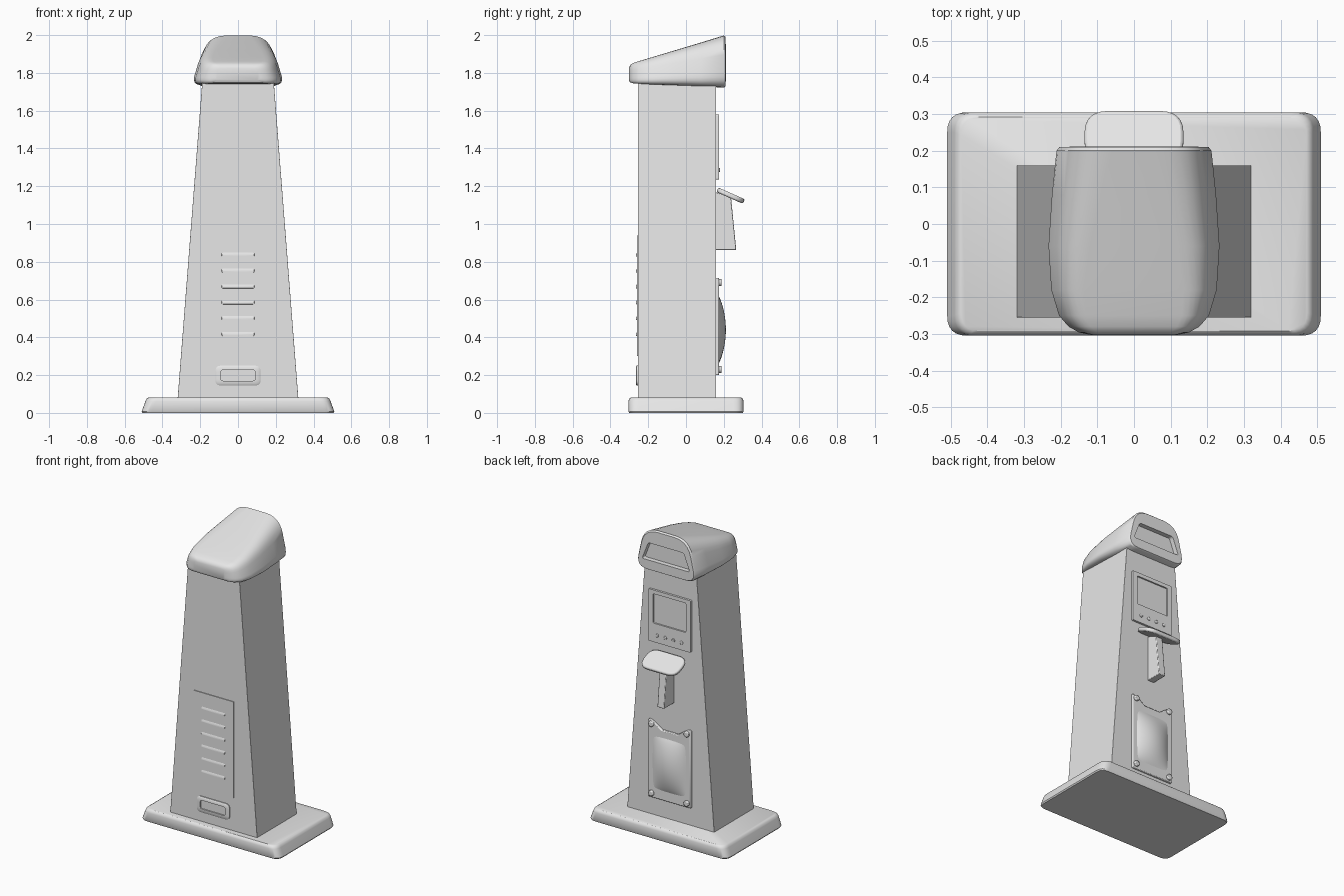
import bpy, bmesh, math
from mathutils import Vector, Matrix

cube = bpy.data.objects.get("Cube")
if cube:
    bpy.data.objects.remove(cube)

grey = bpy.data.materials.new("light_grey")
grey.use_nodes = True
grey.diffuse_color = (0.8, 0.8, 0.8, 1)
grey.node_tree.nodes["Principled BSDF"].inputs["Base Color"].default_value = (0.8, 0.8, 0.8, 1)
parts = []


def finish(name, bm, bevel=0):
    """Turn a bmesh into a named object with an optional bevel."""
    bmesh.ops.recalc_face_normals(bm, faces=bm.faces[:])
    mesh = bpy.data.meshes.new(name)
    bm.to_mesh(mesh)
    bm.free()
    ob = bpy.data.objects.new(name, mesh)
    bpy.context.collection.objects.link(ob)
    mesh.materials.append(grey)
    if bevel:
        mod = ob.modifiers.new("soft_edges", "BEVEL")
        mod.width, mod.segments, mod.limit_method = bevel, 2, "ANGLE"
        mod.angle_limit = math.radians(40)
    parts.append(ob)
    return ob


def rounded(corners, radii, n=6):
    """Round each corner of a flat outline."""
    pts = [Vector(c) for c in corners]
    out = []
    for i, p in enumerate(pts):
        r = radii[i] if isinstance(radii, (list, tuple)) else radii
        a = p + (pts[i - 1] - p).normalized() * r
        c = p + (pts[(i + 1) % len(pts)] - p).normalized() * r
        for k in range(n + 1):
            t = k / n
            out.append(a * (1 - t) ** 2 + p * 2 * t * (1 - t) + c * t * t)
    return out


def trapezoid(wb, wt, zb, zt, r, n=6):
    return rounded([(-wb, zb), (wb, zb), (wt, zt), (-wt, zt)], r, n)


def on_y(outline, y):
    return [(p.x, y, p.y) for p in outline]


def on_z(outline, z):
    return [(p.x, p.y, z) for p in outline]


def loft(name, rings, bevel=0):
    """Skin a row of matching rings and cap both ends."""
    bm = bmesh.new()
    rows = [[bm.verts.new(p) for p in ring] for ring in rings]
    n = len(rows[0])
    for a, b in zip(rows, rows[1:]):
        for i in range(n):
            j = (i + 1) % n
            bm.faces.new((a[i], a[j], b[j], b[i]))
    bm.faces.new(rows[0])
    bm.faces.new(rows[-1])
    return finish(name, bm, bevel)


# Foot plate with sloping ends
foot = [(0.505, 0.3, 0, 0.05), (0.51, 0.305, 0.008, 0.055), (0.49, 0.305, 0.062, 0.055),
        (0.484, 0.301, 0.075, 0.055), (0.472, 0.292, 0.082, 0.05)]
loft("base_plate", [on_z(trapezoid(x, x, -y, y, r), z) for x, y, z, r in foot])

# Tapered column
column = trapezoid(0.32, 0.188, 0.07, 1.77, 0.001, 1)
loft("column", [on_y(column, -0.255), on_y(column, 0.16)], 0.005)

# Sloping hood with a recessed window in the back
hood = [(-0.303, 0.12, 0.105, 1.762, 1.825), (-0.296, 0.155, 0.135, 1.75, 1.842),
        (-0.28, 0.185, 0.158, 1.745, 1.852), (-0.25, 0.213, 0.176, 1.742, 1.862),
        (-0.18, 0.236, 0.19, 1.739, 1.883), (-0.06, 0.246, 0.19, 1.735, 1.919),
        (0.08, 0.238, 0.178, 1.728, 1.961), (0.2, 0.226, 0.166, 1.722, 1.998),
        (0.21, 0.218, 0.158, 1.728, 1.99)]
rings = []
for y, wb, wt, zb, zt in hood:
    h = zt - zb
    rings.append(on_y(trapezoid(wb, wt, zb, zt, [0.3 * h, 0.3 * h, 0.38 * h, 0.38 * h]), y))
window = trapezoid(0.175, 0.13, 1.79, 1.905, 0.015)
rings += [on_y(window, 0.211), on_y(window, 0.18)]
loft("hood", rings)

# Display panel with a sunken screen and a row of buttons
panel = trapezoid(0.155, 0.155, 1.235, 1.58, 0.008)
screen = trapezoid(0.12, 0.12, 1.36, 1.555, 0.006)
loft("display_panel", [on_y(panel, 0.155), on_y(panel, 0.174),
                       on_y(screen, 0.174), on_y(screen, 0.164)])


def stud(name, x, y, z, r, depth):
    bm = bmesh.new()
    turn = Matrix.Translation((x, y, z)) @ Matrix.Rotation(math.pi / 2, 4, "X")
    bmesh.ops.create_cone(bm, cap_ends=True, segments=16, radius1=r, radius2=r,
                          depth=depth, matrix=turn)
    finish(name, bm, r * 0.3)


for i in range(4):
    stud("button", 0.09 - 0.06 * i, 0.174, 1.285, 0.011, 0.012)

# Tilted tray on a wedge bracket
tray = rounded([(-0.135, -0.077), (0.135, -0.077), (0.135, 0.077), (-0.135, 0.077)], 0.065)
tray_ob = loft("tray", [on_z(tray, -0.013), on_z(tray, 0.013)], 0.008)
tray_ob.data.transform(Matrix.Translation((0, 0.236, 1.15)) @ Matrix.Rotation(math.radians(-24), 4, "X"))
bracket = [(0.15, 0.862), (0.266, 0.862), (0.238, 1.145), (0.15, 1.17)]
loft("tray_bracket", [[(x, y, z) for y, z in bracket] for x in (-0.025, 0.025)], 0.004)

# Back cover with a scooped top edge, a soft bulge and four screws
scoop = [(0.155 - 0.31 * k / 16, 0.715 - 0.05 * min(1, 1.5 * math.sin(math.pi * k / 16) ** 2))
         for k in range(17)]
cover = [(-0.155, 0.2), (0.155, 0.2)] + scoop
loft("back_cover", [[(x, y, z) for x, z in cover] for y in (0.155, 0.175)], 0.005)

bm = bmesh.new()
bmesh.ops.create_grid(bm, x_segments=20, y_segments=26, size=1)
for v in bm.verts:
    u, w = v.co.x, v.co.y
    lift = ((1 - u * u) * (1 - w * w)) ** 0.9
    v.co = (0.125 * u, 0.173 + 0.038 * lift, 0.44 + 0.18 * w)
bulge = finish("cover_bulge", bm)
if bulge.data.polygons[0].normal.y < 0:
    bulge.data.flip_normals()

for x in (-0.13, 0.13):
    for z in (0.23, 0.69):
        stud("cover_screw", x, 0.176, z, 0.019, 0.026)

# Service door with louvres on the front
door = trapezoid(0.15, 0.15, 0.3, 0.94, 0.003, 2)
loft("service_door", [on_y(door, -0.25), on_y(door, -0.26)])
for i in range(6):
    z = 0.42 + 0.084 * i
    slat = trapezoid(0.088, 0.088, z - 0.014, z + 0.014, 0.012, 4)
    lip = trapezoid(0.085, 0.085, z - 0.012, z - 0.002, 0.004, 4)
    loft("louvre", [on_y(slat, -0.257), on_y(lip, -0.265)])

# Hand pull below the door
outer = trapezoid(0.12, 0.12, 0.145, 0.25, 0.03)
face = trapezoid(0.113, 0.113, 0.152, 0.243, 0.027)
inner = trapezoid(0.092, 0.092, 0.17, 0.227, 0.015)
loft("hand_pull", [on_y(outer, -0.25), on_y(outer, -0.261), on_y(face, -0.266),
                   on_y(inner, -0.266), on_y(inner, -0.258)])

# Smooth shading with sharp edges kept
bpy.ops.object.select_all(action="DESELECT")
for ob in parts:
    ob.select_set(True)
bpy.context.view_layer.objects.active = parts[0]
bpy.ops.object.shade_smooth_by_angle(angle=math.radians(35))
